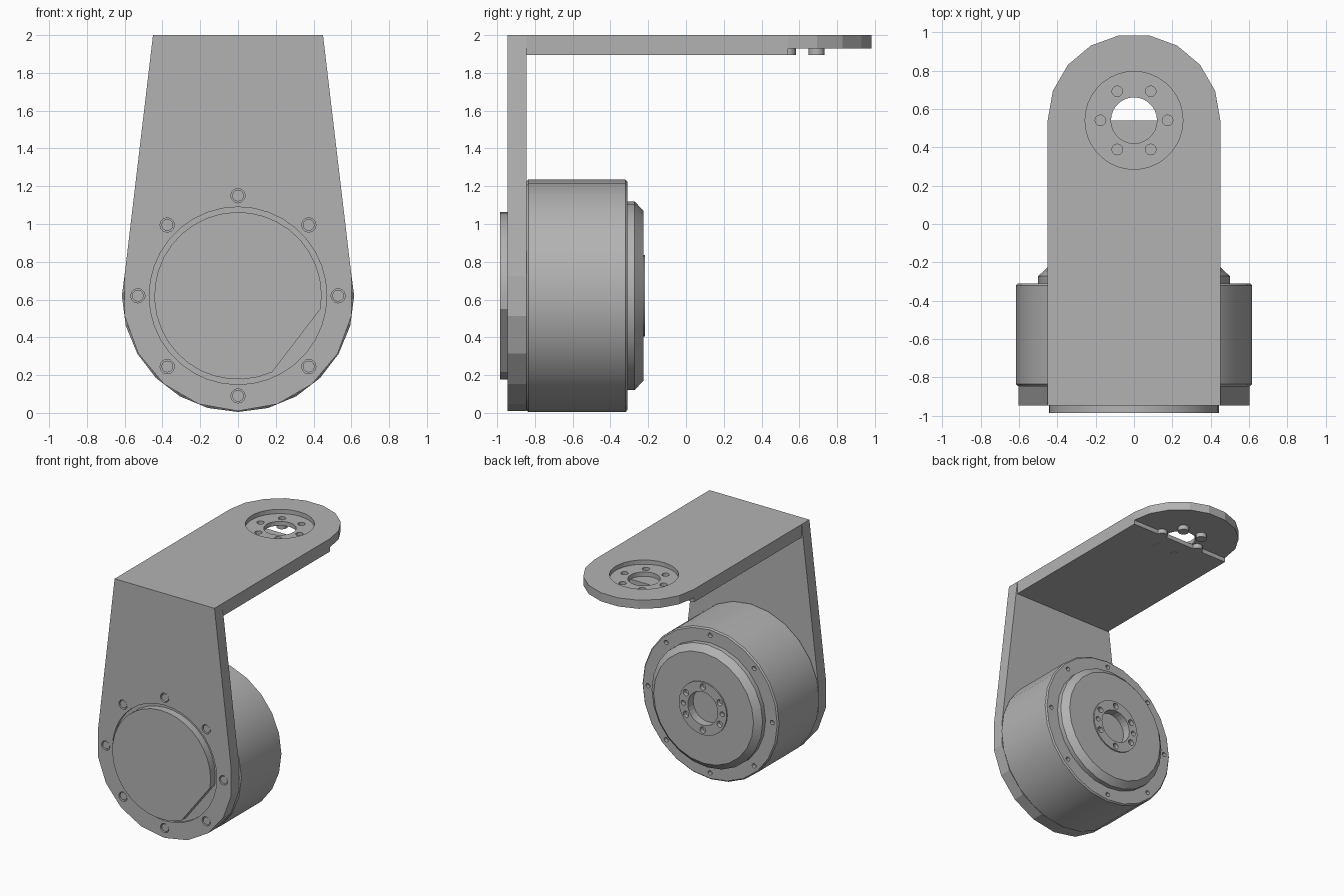
import bpy
import bmesh
from math import cos, sin, radians

cube = bpy.data.objects.get("Cube")
if cube:
    bpy.data.objects.remove(cube, do_unlink=True)

grey = bpy.data.materials.new("machined grey")
grey.use_nodes = True
colour = (0.45, 0.45, 0.45, 1)
grey.diffuse_color = colour
grey.node_tree.nodes["Principled BSDF"].inputs["Base Color"].default_value = colour

AXIS_Z = 0.62     # height of the motor axis
EYE_Y = 0.54      # centre of the mounting eye in the top arm


def arc(r, start, end, steps, cu=0, cv=0):
    span = [radians(start + (end - start) * i / steps) for i in range(steps + 1)]
    return [(cu + r * cos(a), cv + r * sin(a)) for a in span]


def circle(r, n, cu=0, cv=0):
    return arc(r, 90, 450, n, cu, cv)[:-1]


def finish(name, bm, smooth=False):
    bmesh.ops.recalc_face_normals(bm, faces=bm.faces)
    mesh = bpy.data.meshes.new(name)
    bm.to_mesh(mesh)
    bm.free()
    mesh.materials.append(grey)
    obj = bpy.data.objects.new(name, mesh)
    bpy.context.collection.objects.link(obj)
    if smooth:
        activate(obj)
        bpy.ops.object.shade_smooth_by_angle(angle=radians(30))
    return obj


def activate(obj):
    bpy.ops.object.select_all(action="DESELECT")
    obj.select_set(True)
    bpy.context.view_layer.objects.active = obj


def loft(name, sections, axis, smooth=False):
    """Skin a stack of (outline, depth) sections along the y or z axis."""
    bm = bmesh.new()
    rings = []
    for outline, d in sections:
        rings.append([bm.verts.new((u, d, v) if axis == "y" else (u, v, d))
                      for u, v in outline])
    n = len(rings[0])
    for a, b in zip(rings, rings[1:]):
        for i in range(n):
            j = (i + 1) % n
            bm.faces.new((a[i], a[j], b[j], b[i]))
    bm.faces.new(rings[0])
    bm.faces.new(rings[-1])
    return finish(name, bm, smooth)


def prism(name, outline, lo, hi, axis, smooth=False):
    return loft(name, [(outline, lo), (outline, hi)], axis, smooth)


def turned(name, profile, n, smooth=True):
    """Round part about the motor axis from (radius, y) pairs."""
    return loft(name, [(circle(r, n, 0, AXIS_Z), y) for r, y in profile], "y", smooth)


def cut(obj, outlines, lo, hi, axis):
    for outline in outlines:
        cutter = prism("cutter", outline, lo, hi, axis)
        cutter.hide_render = True
        mod = obj.modifiers.new("cut", "BOOLEAN")
        mod.operation, mod.solver, mod.object = "DIFFERENCE", "EXACT", cutter
        activate(obj)
        bpy.ops.object.modifier_apply(modifier=mod.name)
        bpy.data.objects.remove(cutter, do_unlink=True)


def bolt_circle(r, count, hole_r, cv, first=0, n=12):
    return [circle(hole_r, n, u, v)
            for u, v in arc(r, first, first + 360, count, 0, cv)[:-1]]


# Upright plate: tapered, with a rounded foot, a groove and screw recesses
foot = arc(0.61, -190, 10, 10, 0, AXIS_Z)
upright = prism("upright_plate", foot + [(0.45, 2), (-0.45, 2)], -0.945, -0.845, "y")
cut(upright, [circle(0.47, 36, 0, AXIS_Z)], -1.1, -0.925, "y")
cut(upright, bolt_circle(0.53, 8, 0.038, AXIS_Z), -1.1, -0.925, "y")
for i, head in enumerate(bolt_circle(0.53, 8, 0.031, AXIS_Z)):
    prism(f"front_screw_{i + 1}", head, -0.93, -0.938, "y", True)

# Front cover with a flat on its lower side
prism("front_cover", arc(0.443, -9, 294, 30, 0, AXIS_Z), -0.985, -0.92, "y", True)

# Top arm: thin rounded plate over a shorter stiffening plate
arm_outline = [(-0.45, -0.845), (0.45, -0.845)] + arc(0.45, 0, 180, 9, 0, EYE_Y)
arm = prism("top_arm", arm_outline, 1.93, 2, "z")
cut(arm, [circle(0.255, 36, 0, EYE_Y)], 1.965, 2.1, "z")
cut(arm, [circle(0.12, 28, 0, EYE_Y)], 1.9, 2.1, "z")
cut(arm, bolt_circle(0.175, 6, 0.028, EYE_Y), 1.94, 2.1, "z")
prism("arm_stiffener", [(-0.45, -0.845), (0.45, -0.845), (0.45, EYE_Y), (-0.45, EYE_Y)],
      1.895, 1.93, "z")
for i, head in enumerate(bolt_circle(0.175, 6, 0.042, EYE_Y, n=16)):
    prism(f"arm_screw_{i + 1}", head, 1.894, 1.935, "z", True)

# Motor housing with chamfered rims and small rim holes
housing = turned("motor_housing", [(0.605, -0.845), (0.615, -0.835),
                                   (0.615, -0.32), (0.605, -0.31)], 24)
cut(housing, bolt_circle(0.56, 8, 0.018, AXIS_Z), -0.34, -0.2, "y")

# Output flange, chamfered, with a raised hub
flange = turned("output_flange", [(0.5, -0.312), (0.5, -0.272), (0.45, -0.226)], 24)
hub = turned("output_hub", [(0.215, -0.31), (0.215, -0.216)], 28)
cut(flange, [circle(0.2, 28, 0, AXIS_Z)], -0.3, -0.1, "y")
cut(hub, [circle(0.135, 28, 0, AXIS_Z)], -0.285, -0.1, "y")
cut(hub, bolt_circle(0.175, 6, 0.025, AXIS_Z, 30), -0.25, -0.1, "y")
cut(hub, bolt_circle(0.175, 2, 0.02, AXIS_Z), -0.25, -0.1, "y")
